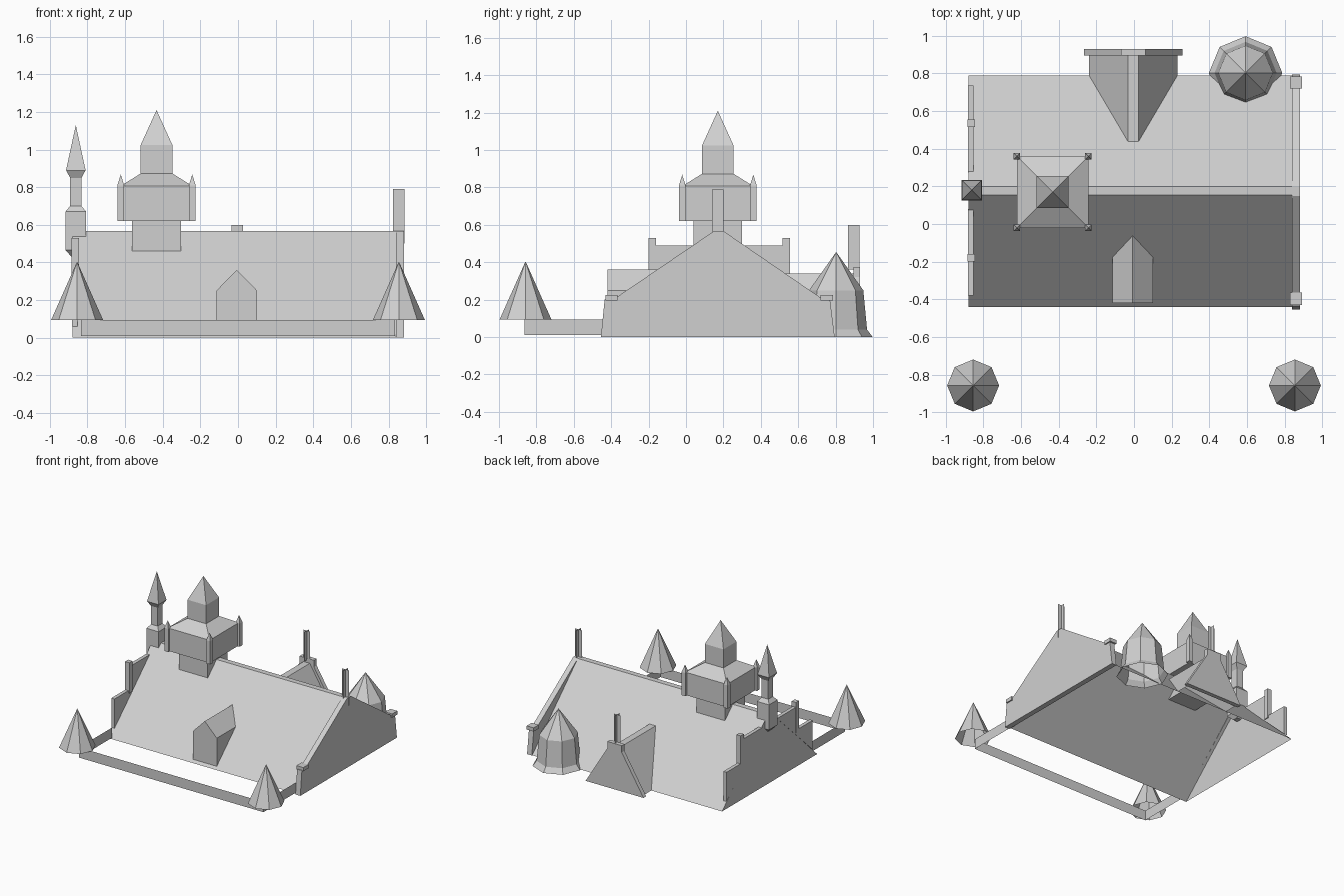
import bpy, math

if "Cube" in bpy.data.objects:
    bpy.data.objects.remove(bpy.data.objects["Cube"])

stone = bpy.data.materials.new("pale_grey")
stone.diffuse_color = (0.63, 0.63, 0.63, 1)
stone.use_nodes = True
stone.node_tree.nodes["Principled BSDF"].inputs["Base Color"].default_value = stone.diffuse_color


def mesh(name, verts, faces):
    me = bpy.data.meshes.new(name)
    me.from_pydata(verts, [], faces)
    me.materials.append(stone)
    ob = bpy.data.objects.new(name, me)
    bpy.context.collection.objects.link(ob)
    return ob


def box(name, x0, x1, y0, y1, z0, z1):
    return prism(name, [(y0, z0), (y1, z0), (y1, z1), (y0, z1)], x0, x1)


def prism(name, outline, a, b, axis="x"):
    """Extrude a closed 2D outline from a to b along x (y,z points) or y (x,z points)."""
    if axis == "y":
        outline = outline[::-1]
    put = (lambda p, t: (t, p[0], p[1])) if axis == "x" else (lambda p, t: (p[0], t, p[1]))
    n = len(outline)
    verts = [put(p, t) for t in (a, b) for p in outline]
    faces = [tuple(range(n))[::-1], tuple(range(n, 2 * n))]
    faces += [(i, (i + 1) % n, n + (i + 1) % n, n + i) for i in range(n)]
    return mesh(name, verts, faces)


def stack(name, x, y, sides, rings, closed=True, turn=0.0):
    """Stack of polygon rings (radius, z); radius 0 makes a point."""
    verts, faces, prev = [], [], None
    for r, z in rings:
        count = sides if r > 0 else 1
        start = len(verts)
        for i in range(count):
            a = turn + 2 * math.pi * i / sides
            verts.append((x + r * math.cos(a), y + r * math.sin(a), z))
        ring = [start + (i if count > 1 else 0) for i in range(sides)]
        if prev:
            for i in range(sides):
                j = (i + 1) % sides
                f = [prev[i], prev[j], ring[j], ring[i]]
                faces.append(tuple(dict.fromkeys(f)))
        elif closed and count > 1:
            faces.append(tuple(ring[::-1]))
        prev = ring
    return mesh(name, verts, faces)


def square_stack(name, x, y, rings, closed=True):
    """Square version of stack, with half widths in place of radii."""
    return stack(name, x, y, 4, [(h * math.sqrt(2), z) for h, z in rings], closed, math.pi / 4)


def crossed_chimney(name, x, y, z0, z1, h=0.031):
    """Two thin sheets crossing at right angles."""
    verts, faces = [], []
    for dx, dy in ((h, 0), (0, h)):
        n = len(verts)
        verts += [(x - dx, y - dy, z0), (x + dx, y + dy, z0),
                  (x + dx, y + dy, z1), (x - dx, y - dy, z1)]
        faces.append((n, n + 1, n + 2, n + 3))
    mesh(name, verts, faces)


# Main roof shell, open underneath, closed at the left gable
L, R, TOP = -0.88, 0.86, 0.567
prof = [(-0.44, 0), (0.155, TOP), (0.2, TOP), (0.79, 0)]
mesh("main_roof", [(x, y, z) for x in (L, R) for y, z in prof],
     [(0, 4, 5, 1), (1, 5, 6, 2), (2, 6, 7, 3), (3, 2, 1, 0)])

# Right gable wall with shoulder blocks and chimney
prism("right_gable", [(-0.455, 0), (0.795, 0), (0.77, 0.2), (0.735, 0.2),
                      (0.2, TOP), (0.15, TOP), (-0.39, 0.2), (-0.435, 0.2)], 0.84, 0.883)
for y0 in (-0.43, 0.72):
    box("gable_shoulder", 0.83, 0.893, y0, y0 + 0.065, 0.195, 0.225)
crossed_chimney("gable_chimney", 0.855, 0.17, 0.5, 0.79)

# Stepped parapets on the left gable, front and back
step = [(-0.38, 0.06), (0.08, 0.49), (-0.16, 0.49), (-0.2, 0.49), (-0.2, 0.3), (-0.38, 0.3)]
for mirrored in (False, True):
    pts = [(0.355 - y, z) for y, z in step][::-1] if mirrored else step
    prism("stepped_parapet", pts, -0.882, -0.853)
    y0 = 0.515 if mirrored else -0.2
    box("parapet_post", -0.884, -0.845, y0, y0 + 0.04, 0.28, 0.53)

# Left turret with corbel, shaft and spire
square_stack("left_turret", -0.862, 0.18,
             [(0.022, 0.43), (0.055, 0.465), (0.055, 0.67), (0.03, 0.7),
              (0.03, 0.85), (0.052, 0.89), (0, 1.13)])

# Central tower
TX, TY = -0.433, 0.17
square_stack("tower_base", TX, TY, [(0.13, 0.46), (0.13, 0.62)])
square_stack("tower_body", TX, TY,
             [(0.19, 0.62), (0.19, 0.807), (0.084, 0.873), (0.084, 1.025), (0, 1.21)])
for sx in (-1, 1):
    for sy in (-1, 1):
        square_stack("tower_pinnacle", TX + sx * 0.19, TY + sy * 0.19,
                     [(0.018, 0.62), (0.018, 0.81), (0, 0.868)])

# Front dormer, running back into the roof
X0, X1, XM, YF = -0.115, 0.102, -0.007, -0.42


def roof_y(z):
    return -0.44 + z * 0.595 / TOP


mesh("front_dormer",
     [(X0, YF, 0.02), (X1, YF, 0.02), (X1, YF, 0.25), (XM, YF, 0.36), (X0, YF, 0.25),
      (X1, roof_y(0.25), 0.25), (XM, roof_y(0.36), 0.36), (X0, roof_y(0.25), 0.25)],
     [(0, 1, 2, 3, 4), (1, 5, 2), (0, 4, 7), (2, 5, 6, 3), (3, 6, 7, 4)])

# Rear wing roof, its gable wall and chimney
E, K, C = 0.235, 0.028, -0.004
mesh("rear_wing_roof",
     [(C - E, 0.9, 0), (C - K, 0.9, 0.34), (C + K, 0.9, 0.34), (C + E, 0.9, 0),
      (C - E, 0.79, 0), (C - K, 0.438, 0.34), (C + K, 0.438, 0.34), (C + E, 0.79, 0)],
     [(0, 1, 5, 4), (1, 2, 6, 5), (2, 3, 7, 6)])
prism("rear_gable", [(C - 0.262, 0), (C + 0.262, 0), (C + 0.065, 0.32), (C + 0.065, 0.375),
                     (C - 0.065, 0.375), (C - 0.065, 0.32)], 0.895, 0.93, "y")
crossed_chimney("rear_chimney", C, 0.896, 0.36, 0.6)

# Round rear tower with flared foot
stack("rear_tower", 0.593, 0.803, 8,
      [(0.195, 0), (0.165, 0.04), (0.145, 0.25), (0, 0.455)], closed=False)

# Front corner pavilions and the thin courtyard wall
for s in (-1, 1):
    stack("corner_pavilion", s * 0.855, -0.858, 8, [(0.138, 0.095), (0, 0.405)], closed=False)
W, F, B = 0.835, -0.863, -0.44
mesh("courtyard_wall",
     [(x, y, z) for z in (0.01, 0.093) for x, y in ((-W, B), (-W, F), (W, F), (W, B))],
     [(0, 1, 5, 4), (1, 2, 6, 5), (2, 3, 7, 6)])
